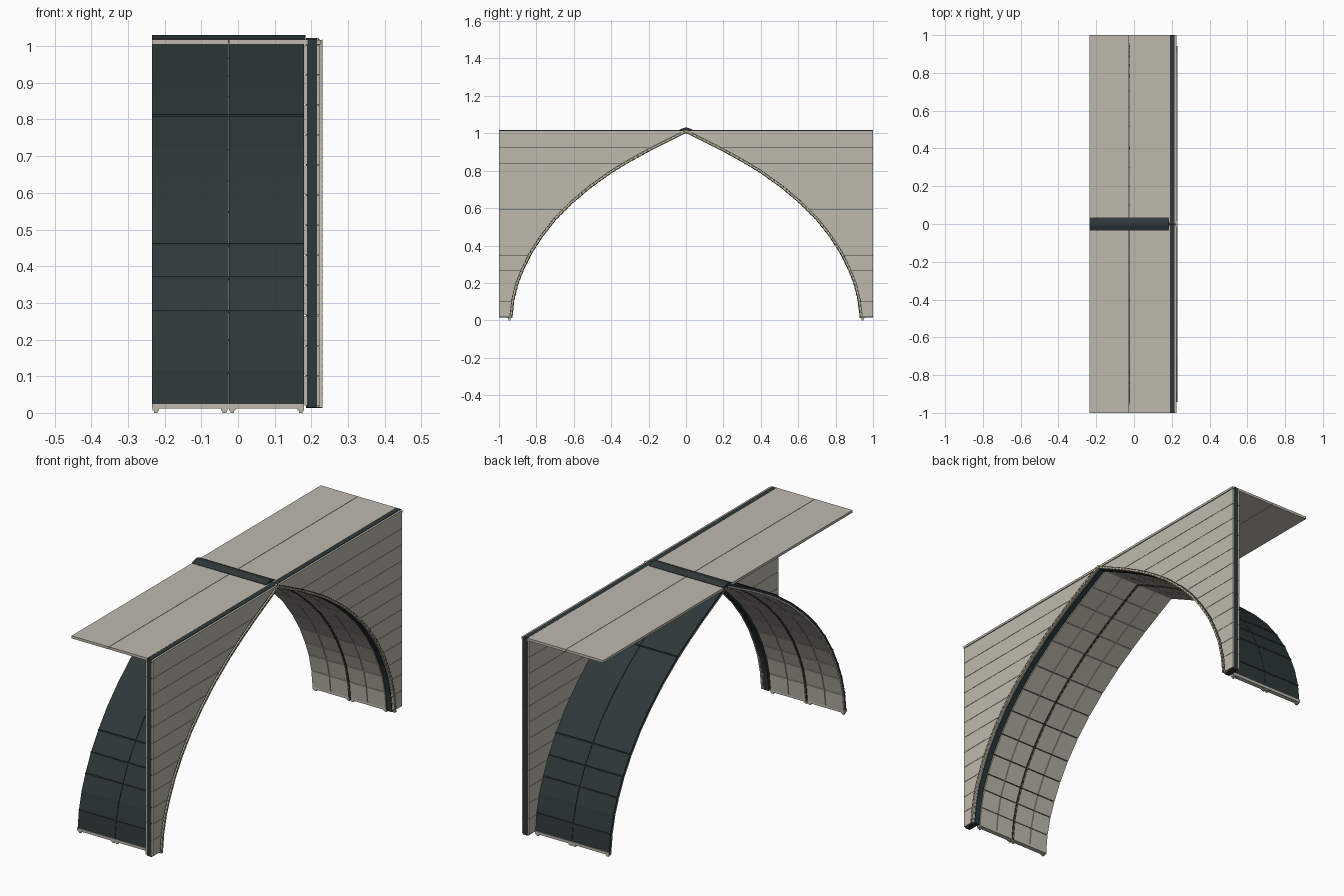
import bpy, bmesh
from mathutils import Vector

cube = bpy.data.objects.get("Cube")
if cube:
    bpy.data.objects.remove(cube)


def material(name, rgb):
    m = bpy.data.materials.new(name)
    m.use_nodes = True
    m.diffuse_color = (*rgb, 1)
    m.node_tree.nodes["Principled BSDF"].inputs["Base Color"].default_value = (*rgb, 1)
    return m


CREAM = material("warm cream", (0.52, 0.49, 0.42))
DARK = material("dark slate", (0.027, 0.039, 0.042))
TAN = material("tan gold", (0.34, 0.22, 0.07))

# Half of the pointed arch as (y, z), from the foot to the peak
HALF = [(0.945, 0.015), (0.934, 0.11), (0.912, 0.2), (0.882, 0.275), (0.838, 0.365),
        (0.78, 0.455), (0.705, 0.55), (0.62, 0.635), (0.52, 0.72), (0.4, 0.805),
        (0.3, 0.865), (0.2, 0.92), (0.1, 0.97), (0, 1.02)]
ARCH = [Vector(p) for p in HALF] + [Vector((-y, z)) for y, z in reversed(HALF[:-1])]


def offset(pts, d):
    """Move a path outward by d with mitred corners."""
    out = []
    for i, p in enumerate(pts):
        a = (p - pts[i - 1]).normalized() if i else None
        b = (pts[i + 1] - p).normalized() if i < len(pts) - 1 else None
        a, b = a or b, b or a
        na, nb = Vector((a.y, -a.x)), Vector((b.y, -b.x))
        n = (na + nb).normalized()
        out.append(p + n * d / n.dot(na))
    return out


def resample(pts, step):
    """Evenly spaced points along a path."""
    out, carry = [], 0.0
    for a, b in zip(pts, pts[1:]):
        length, t = (b - a).length, carry
        while t < length:
            out.append(a.lerp(b, t / length))
            t += step
        carry = t - length
    return out


def prism(bm, poly, x0, x1):
    """Extrude a (y, z) outline from x0 to x1."""
    lo = [bm.verts.new((x0, p[0], p[1])) for p in poly]
    hi = [bm.verts.new((x1, p[0], p[1])) for p in poly]
    bm.faces.new(lo)
    bm.faces.new(hi[::-1])
    for i in range(len(poly)):
        j = (i + 1) % len(poly)
        bm.faces.new((lo[j], lo[i], hi[i], hi[j]))


def part(name, mat, prisms):
    bm = bmesh.new()
    for poly, x0, x1 in prisms:
        prism(bm, poly, x0, x1)
    bmesh.ops.recalc_face_normals(bm, faces=bm.faces)
    me = bpy.data.meshes.new(name)
    bm.to_mesh(me)
    bm.free()
    me.materials.append(mat)
    ob = bpy.data.objects.new(name, me)
    bpy.context.collection.objects.link(ob)
    return ob


def rect(y0, y1, z0, z1):
    return [(y0, z0), (y1, z0), (y1, z1), (y0, z1)]


def band(x0, x1, d0, d1, gap=0.0):
    """Arch shell as one block per facet, with an optional joint between blocks."""
    a, b = offset(ARCH, d0), offset(ARCH, d1)
    out = []
    for i in range(len(ARCH) - 1):
        g = gap / 2 / (ARCH[i + 1] - ARCH[i]).length
        quad = [a[i].lerp(a[i + 1], g), a[i].lerp(a[i + 1], 1 - g),
                b[i].lerp(b[i + 1], 1 - g), b[i].lerp(b[i + 1], g)]
        out.append((quad, x0, x1))
    return out


def beads(x0, x1, d0, d1, step):
    """Row of small blocks that follows the arch."""
    path = resample(ARCH, step / 2)
    a, b = offset(path, d0), offset(path, d1)
    return [([a[i], a[i + 1], b[i + 1], b[i]], x0, x1) for i in range(0, len(path) - 1, 2)]


def arch_y(z):
    for (y0, z0), (y1, z1) in zip(HALF, HALF[1:]):
        if z <= z1:
            return y0 + (y1 - y0) * max(0, z - z0) / (z1 - z0)
    return 0.0


def courses(x0, x1, levels, gap, edge=1.0):
    """Horizontal wall strips on both sides of the arch."""
    out = []
    for z0, z1 in zip(levels, levels[1:]):
        z1 -= gap
        curve = [(y, z) for y, z in reversed(HALF) if z0 + 1e-4 < z < z1 - 1e-4]
        poly = [(edge, z0), (edge, z1), (arch_y(z1), z1)] + curve + [(arch_y(z0), z0)]
        for s in (1, -1):
            out.append(([(s * y, z) for y, z in poly], x0, x1))
    return out


LEFT, SEAM, RIGHT = -0.235, -0.025, 0.18

# Vault shell in two bays
shell = []
for x0, x1 in ((LEFT, SEAM - 0.001), (SEAM + 0.001, RIGHT)):
    shell += band(x0, x1, -0.004, 0.007)
part("vault_shell", DARK, shell)

# Thin overlapping battens on the outside joints
battens = []
outer = offset(ARCH, 0.007)
for i in (1, 3, 4, 5, 9):
    for k in (i, len(ARCH) - 1 - i):
        y, z = outer[k]
        battens.append((rect(y - 0.003, y + 0.003, z - 0.003, z + 0.003), LEFT, RIGHT))
part("shell_battens", DARK, battens)

# Ceiling tiles, four columns with fine joints
tiles = []
width = (RIGHT - LEFT) / 4
for c in range(4):
    x0 = LEFT + c * width
    tiles += band(x0 + 0.001, x0 + width - 0.002, -0.012, -0.003, 0.003)
part("ceiling_tiles", CREAM, tiles)

# Ceiling seam with its beads
part("ceiling_seam", DARK, band(SEAM - 0.006, SEAM + 0.006, -0.015, -0.011))
part("seam_beads", TAN, beads(SEAM - 0.003, SEAM + 0.003, -0.017, -0.014, 0.03))

# Feet: sill and small tapered pegs under the ribs
sill, pegs = [], []
for s in (1, -1):
    sill.append((rect(s * 0.932, s * 0.955, 0.012, 0.025), LEFT, RIGHT))
    for x in (-0.224, -0.037, -0.016, 0.171):
        pegs.append((rect(s * 0.936, s * 0.952, 0.006, 0.022), x - 0.009, x + 0.009))
        pegs.append((rect(s * 0.939, s * 0.949, 0, 0.007), x - 0.005, x + 0.005))
part("vault_sills", CREAM, sill)
part("rib_pegs", CREAM, pegs)

# Roof slab in two strips and the ridge cap
part("roof_slab", CREAM, [(rect(-1, 1, 1.005, 1.018), LEFT, SEAM - 0.001),
                          (rect(-1, 1, 1.005, 1.018), SEAM + 0.001, 0.19)])
part("ridge_cap", DARK, [([(-0.035, 1.008), (-0.035, 1.02), (-0.008, 1.03), (0.008, 1.03),
                           (0.035, 1.02), (0.035, 1.008)], LEFT, RIGHT + 0.004)])

# Wall: dark core between cream claddings
levels = [0.02 + i * 0.985 / 12 for i in range(13)]
part("wall_core", DARK, courses(0.188, 0.215, [0.015, 1.018], 0))
part("wall_back_cladding", CREAM, courses(0.181, 0.188, levels, 0.0015))
part("wall_face_cladding", CREAM, courses(0.215, 0.222, levels, 0.0015))
part("wall_top_rail", CREAM, [(rect(-1, 1, 1.005, 1.016), 0.215, 0.225)])

# Arch trim: dark soffit, cream ring and beaded edges
part("arch_soffit", DARK, band(0.186, 0.215, -0.016, 0.002))
part("arch_soffit_edge", CREAM, band(0.215, 0.220, -0.013, 0.002))
part("arch_ring", CREAM, band(0.222, 0.23, -0.014, -0.003))
part("arch_ring_joint", DARK, band(0.219, 0.2225, -0.012, 0.0))
part("ring_beads", TAN, beads(0.2295, 0.231, -0.011, -0.006, 0.028))
part("ring_studs", DARK, [(q, a, b) for q, a, b in beads(0.2295, 0.2305, -0.005, -0.002, 0.02)])
